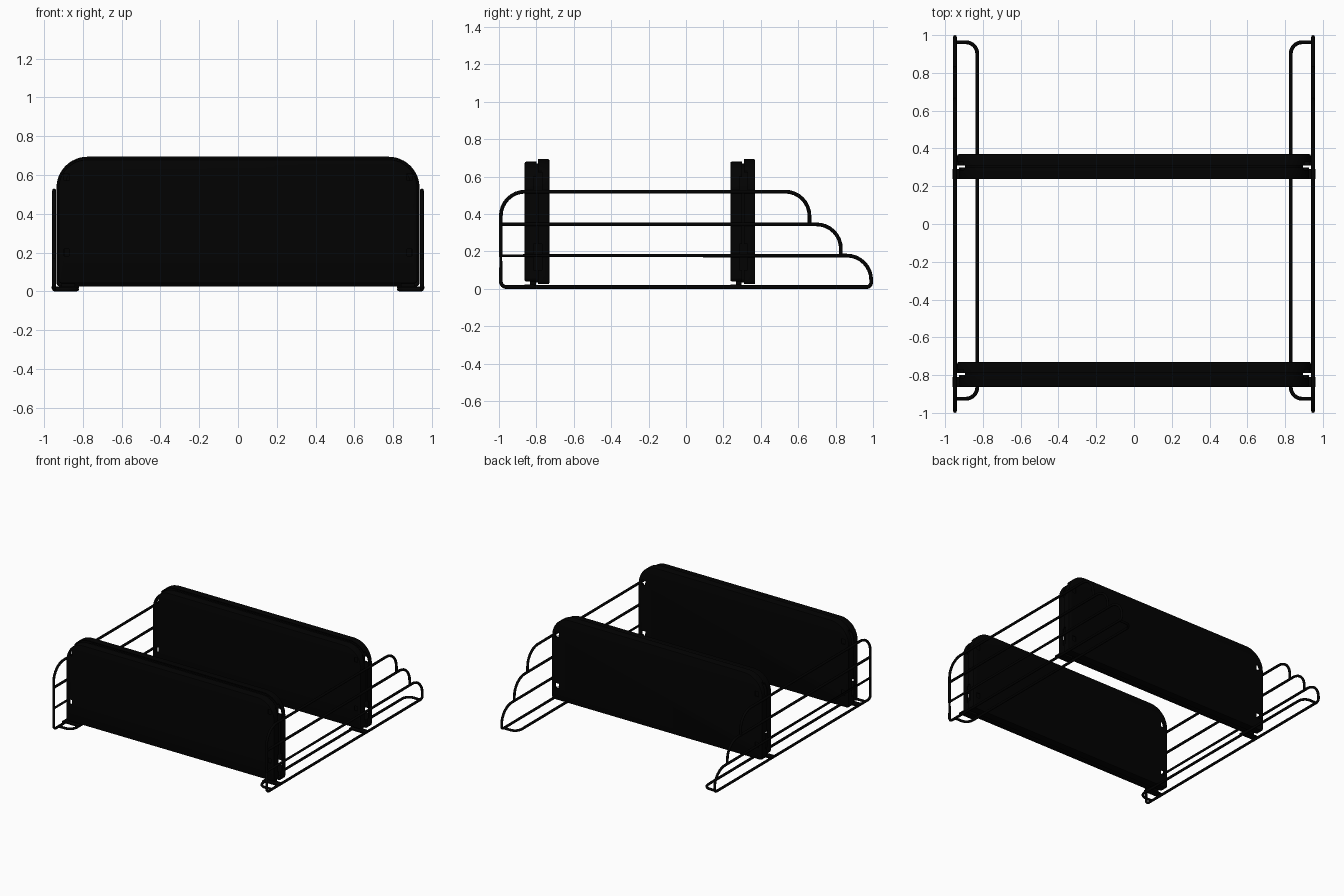
import bpy, bmesh, math
from mathutils import Vector

cube = bpy.data.objects.get("Cube")
if cube:
    bpy.data.objects.remove(cube, do_unlink=True)

# One matt black finish for everything
black = bpy.data.materials.new("matt_black")
black.use_nodes = True
colour = (0.0006, 0.0006, 0.0006, 1)
black.diffuse_color = colour
bsdf = black.node_tree.nodes["Principled BSDF"]
bsdf.inputs["Base Color"].default_value = colour
bsdf.inputs["Roughness"].default_value = 0.6

SIDE = 0.948      # x of the wire side frames
WIRE = 0.01       # wire radius
FLOOR = 0.01      # height of the lowest wires


def rounded(points, radii, closed=False, steps=8):
    """Round each corner of a path with a circular arc."""
    pts = [Vector(p) for p in points]
    out = []
    for i, p in enumerate(pts):
        r = radii[i]
        if r == 0 or (not closed and i in (0, len(pts) - 1)):
            out.append(p)
            continue
        a = (pts[i - 1] - p).normalized()
        b = (pts[(i + 1) % len(pts)] - p).normalized()
        centre = p + (a + b) * r
        for k in range(steps + 1):
            t = math.pi / 2 * k / steps
            out.append(centre - b * r * math.cos(t) - a * r * math.sin(t))
    return out


def add_wire(name, path, closed=False):
    curve = bpy.data.curves.new(name, "CURVE")
    curve.dimensions = "3D"
    curve.bevel_depth = WIRE
    curve.bevel_resolution = 2
    curve.use_fill_caps = True
    spline = curve.splines.new("POLY")
    spline.points.add(len(path) - 1)
    for point, co in zip(spline.points, path):
        point.co = (*co, 1)
    spline.use_cyclic_u = closed
    curve.materials.append(black)
    obj = bpy.data.objects.new(name, curve)
    bpy.context.collection.objects.link(obj)


def add_object(name, bm):
    mesh = bpy.data.meshes.new(name)
    bm.to_mesh(mesh)
    bm.free()
    mesh.materials.append(black)
    obj = bpy.data.objects.new(name, mesh)
    bpy.context.collection.objects.link(obj)
    return obj


def add_boxes(name, boxes):
    bm = bmesh.new()
    for low, high in boxes:
        for v in bmesh.ops.create_cube(bm, size=1)["verts"]:
            v.co = [(a + b) / 2 + c * (b - a) for a, b, c in zip(low, high, v.co)]
    return add_object(name, bm)


def panel_mesh(half, z0, z1, y0, y1, radius):
    """Upright slab with large round top corners; returns it with the cap at y1."""
    corners = [(-half, y0, z0), (half, y0, z0), (half, y0, z1), (-half, y0, z1)]
    bm = bmesh.new()
    face = bm.faces.new([bm.verts.new(p) for p in
                         rounded(corners, (0.02, 0.02, radius, radius), True, 12)])
    new = bmesh.ops.extrude_face_region(bm, geom=[face])["geom"]
    bmesh.ops.translate(bm, vec=(0, y1 - y0, 0),
                        verts=[g for g in new if isinstance(g, bmesh.types.BMVert)])
    bmesh.ops.recalc_face_normals(bm, faces=bm.faces)
    return bm, next(g for g in new if isinstance(g, bmesh.types.BMFace))


def add_tray(name, punches, *size):
    """Sheet tray, open at its second y, with slots punched out."""
    bm, cap = panel_mesh(*size)
    bmesh.ops.delete(bm, geom=[cap], context="FACES_ONLY")
    obj = add_object(name, bm)
    cutter = add_boxes("slot_cutter", punches)
    bevel = obj.modifiers.new("soft_edge", "BEVEL")
    bevel.width = 0.008
    bevel.segments = 2
    bevel.limit_method = "ANGLE"
    bevel.angle_limit = math.radians(50)
    sheet = obj.modifiers.new("sheet", "SOLIDIFY")
    sheet.thickness = 0.008
    sheet.offset = -1
    slots = obj.modifiers.new("slots", "BOOLEAN")
    slots.object = cutter
    slots.solver = "EXACT"
    slots.use_self = True
    # Bake the modifiers so that the cutter can go
    graph = bpy.context.evaluated_depsgraph_get()
    obj.data = bpy.data.meshes.new_from_object(obj.evaluated_get(graph))
    obj.modifiers.clear()
    bpy.data.objects.remove(cutter, do_unlink=True)
    bpy.ops.object.select_all(action="DESELECT")
    obj.select_set(True)
    bpy.context.view_layer.objects.active = obj
    bpy.ops.object.shade_smooth_by_angle()


def both_sides(x0, x1, y0, y1, z0, z1):
    """A box and its mirror image in x."""
    return [((x0, y0, z0), (x1, y1, z1)), ((-x1, y0, z0), (-x0, y1, z1))]


# Wire side frames: a closed bottom tier and two stepped tiers above it
for label, s in (("left", 1), ("right", -1)):
    x = s * SIDE
    base = [(x, -0.99, FLOOR), (x, 0.99, FLOOR), (x, 0.99, 0.178), (x, -0.99, 0.178)]
    add_wire(label + "_bottom_tier", rounded(base, (0.03, 0.025, 0.13, 0), True), True)
    middle = [(x, -0.99, 0.345), (x, 0.828, 0.345), (x, 0.828, 0.178)]
    add_wire(label + "_middle_tier", rounded(middle, (0, 0.13, 0)))
    top = [(x, -0.99, 0.17), (x, -0.99, 0.52), (x, 0.66, 0.52), (x, 0.66, 0.345)]
    add_wire(label + "_top_tier", rounded(top, (0, 0.13, 0.13, 0)))
    # Inner floor rail bent back to the side frame at both ends
    inner = s * 0.83
    floor = [(x, -0.925, FLOOR), (inner, -0.925, FLOOR), (inner, 0.962, FLOOR), (x, 0.962, FLOOR)]
    add_wire(label + "_floor_rail", rounded(floor, (0, 0.06, 0.06, 0)))

# Two upright dividers, each a front and a back tray around a recessed core
for label, y in (("front", -0.863), ("back", 0.237)):
    # Openings in the rims, and staggered slots in the two faces
    rims = (both_sides(0.9, 0.96, y + 0.048, y + 0.092, 0.1, 0.24)
            + both_sides(0.9, 0.96, y + 0.048, y + 0.092, 0.51, 0.63))
    front_slots, back_slots = list(rims), list(rims)
    for z in (0.2, 0.59):
        front_slots += both_sides(0.872, 0.896, y - 0.02, y + 0.02, z - 0.018, z + 0.018)
    for z in (0.14, 0.55):
        back_slots += both_sides(0.872, 0.905, y + 0.11, y + 0.15, z - 0.02, z + 0.02)
    add_tray(label + "_divider_front_tray", front_slots, 0.926, 0.04, 0.68, y, y + 0.063, 0.15)
    add_tray(label + "_divider_back_tray", back_slots, 0.936, 0.025, 0.694, y + 0.133, y + 0.073, 0.16)
    core, cap = panel_mesh(0.895, 0.035, 0.67, y + 0.048, y + 0.092, 0.14)
    add_object(label + "_divider_core", core)
    # Feet gripping the floor wires
    add_boxes(label + "_divider_feet",
              both_sides(0.82, 0.962, y, y + 0.054, 0.014, 0.024)
              + both_sides(0.84, 0.91, y + 0.03, y + 0.06, 0.02, 0.05))
